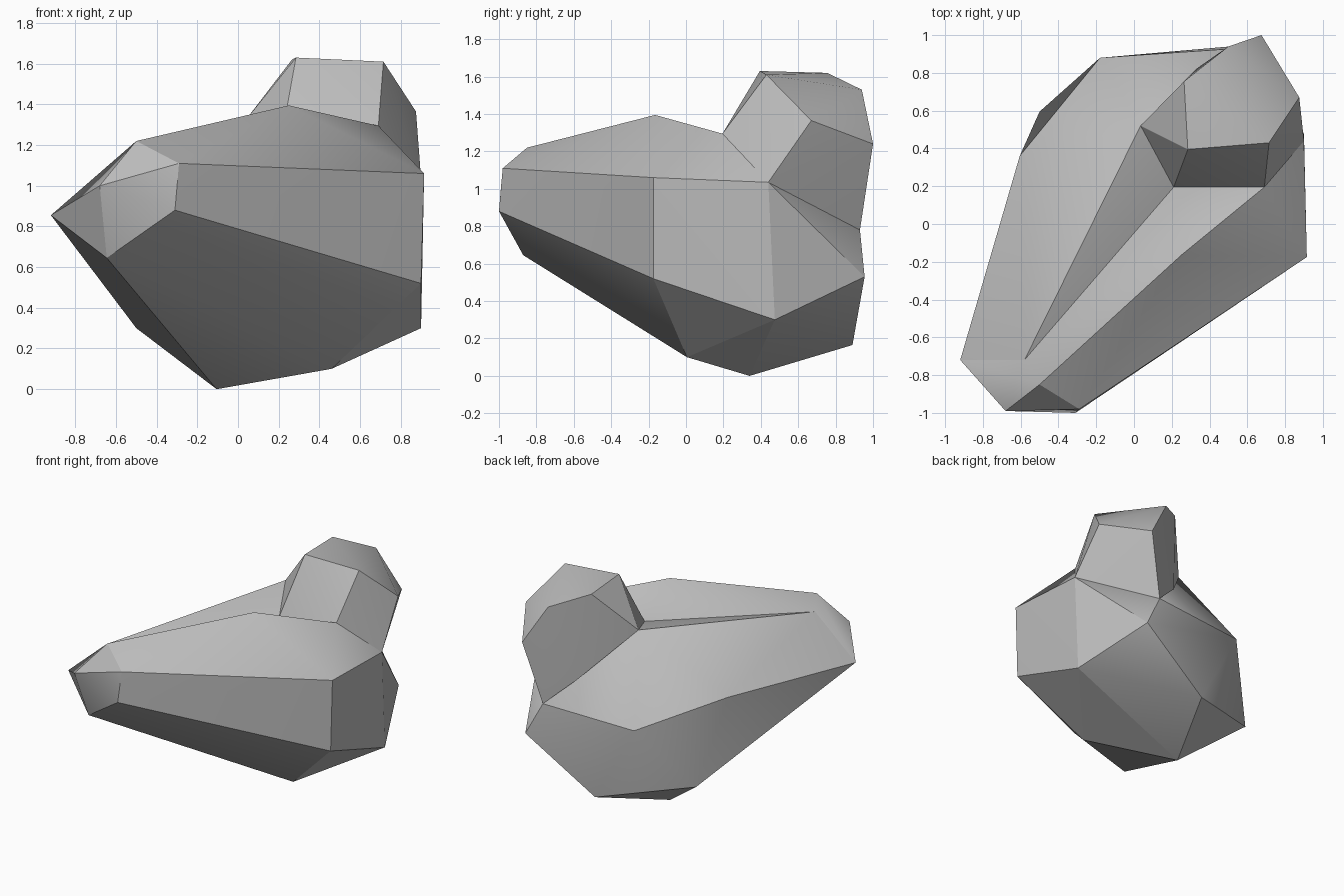
import bpy
import bmesh

cube = bpy.data.objects.get("Cube")
if cube:
    bpy.data.objects.remove(cube, do_unlink=True)

# One plain stone grey
stone = bpy.data.materials.new("stone_grey")
stone.use_nodes = True
stone.diffuse_color = (0.5, 0.5, 0.5, 1)
stone.node_tree.nodes["Principled BSDF"].inputs["Base Color"].default_value = stone.diffuse_color

# Corners where neighbouring lobes of the rock meet
left_tip = (-.92, -.72, .855)
snout_bottom = (-.645, -.87, .645)
valley_start = (-.58, -.72, 1.15)
valley_end = (.21, .195, 1.215)
back_ridge = (.035, .52, 1.32)
shoulder = (.9, .44, 1.035)
rear_notch = (.55, .93, .78)
right_foot = (.9, .475, .3)
front_foot = (.46, .005, .1)
lowest_point = (-.105, .34, 0)
neck_front = (.69, .195, 1.295)

# Corners shared by the front and back lobes
shared = [left_tip, snout_bottom, valley_start, valley_end, shoulder,
          right_foot, front_foot, lowest_point]


def boulder(name, corners):
    """Wrap the corners in a faceted convex stone with softly shaded faces."""
    bm = bmesh.new()
    for corner in corners:
        bm.verts.new(corner)
    hull = bmesh.ops.convex_hull(bm, input=bm.verts[:])
    unused = set(hull["geom_interior"]) | set(hull["geom_unused"])
    bmesh.ops.delete(bm, geom=[g for g in unused if isinstance(g, bmesh.types.BMVert)],
                     context="VERTS")
    bmesh.ops.recalc_face_normals(bm, faces=bm.faces[:])
    mesh = bpy.data.meshes.new(name)
    bm.to_mesh(mesh)
    bm.free()
    mesh.materials.append(stone)
    rock = bpy.data.objects.new(name, mesh)
    bpy.context.collection.objects.link(rock)
    bpy.ops.object.select_all(action="DESELECT")
    rock.select_set(True)
    bpy.context.view_layer.objects.active = rock
    bpy.ops.object.shade_smooth_by_angle()
    return rock


# Long front lobe: blunt snout, sloping ridge and upright right flank
snout = [(-.68, -.99, 1), (-.29, -.98, 1.11), (-.31, -1, .88)]
ridge = [(-.5, -.85, 1.22), (.25, -.165, 1.395), neck_front]
flank = [(.915, -.175, 1.06), (.9, -.175, .52)]
boulder("front_lobe", shared + snout + ridge + flank)

# Rounded back lobe behind the valley
left_side = [(-.605, .36, .92), (-.5, .595, .3)]
rear = [(-.18, .88, .75), (.14, .89, .165), (.68, .955, .53), rear_notch]
boulder("back_lobe", shared + [back_ridge] + left_side + rear)

# Knob standing on the rear of the rock
crown = [(.285, .395, 1.63), (.715, .43, 1.61), (.265, .755, 1.62), (.5, .94, 1.53)]
knob_side = [(.875, .67, 1.365), (.675, 1, 1.24)]
knob_base = [back_ridge, valley_end, neck_front, shoulder, rear_notch, (.335, .825, .98)]
boulder("top_knob", crown + knob_side + knob_base)
